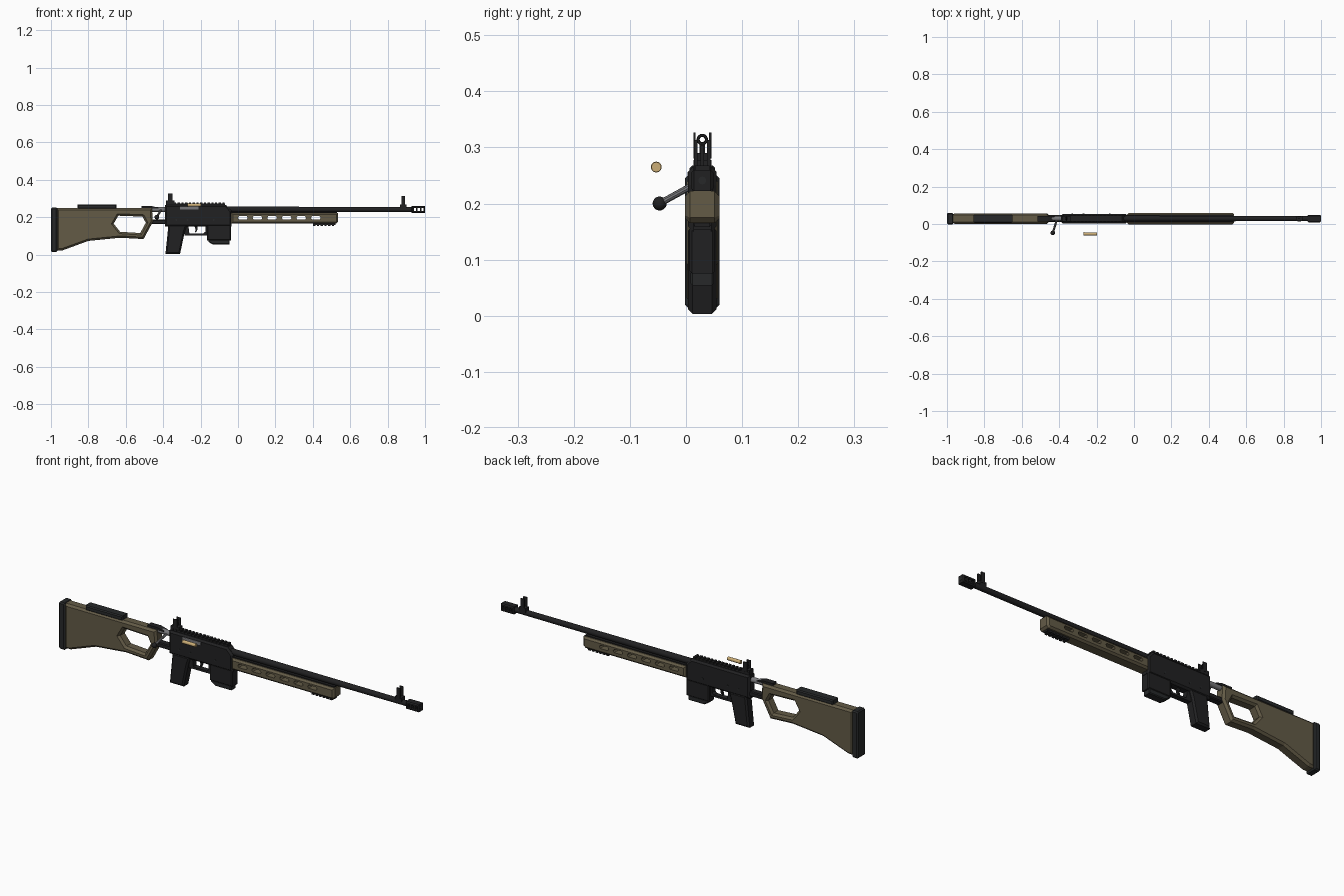
import bpy, bmesh, math
from mathutils import Vector, Matrix

cube = bpy.data.objects.get("Cube")
if cube:
    bpy.data.objects.remove(cube, do_unlink=True)

MID = 0.029      # centre plane of the rifle
AXIS = 0.241     # bore height


def material(name, rgb):
    m = bpy.data.materials.new(name)
    m.use_nodes = True
    m.diffuse_color = (*rgb, 1)
    m.node_tree.nodes["Principled BSDF"].inputs["Base Color"].default_value = (*rgb, 1)
    return m


OLIVE = material("olive polymer", (0.125, 0.104, 0.062))
BLACK = material("black metal", (0.015, 0.015, 0.016))
RUBBER = material("dark rubber", (0.02, 0.022, 0.023))
STEEL = material("bolt steel", (0.19, 0.19, 0.2))
BRASS = material("brass", (0.6, 0.42, 0.18))


def finish(name, bm, mat, smooth=False):
    bmesh.ops.recalc_face_normals(bm, faces=bm.faces)
    me = bpy.data.meshes.new(name)
    bm.to_mesh(me)
    bm.free()
    me.materials.append(mat)
    ob = bpy.data.objects.new(name, me)
    bpy.context.collection.objects.link(ob)
    if smooth:
        bpy.ops.object.select_all(action="DESELECT")
        ob.select_set(True)
        bpy.context.view_layer.objects.active = ob
        bpy.ops.object.shade_smooth_by_angle(angle=math.radians(35))
    return ob


def prism(name, outline, half, mat, bevel=0.0, holes=(), rim=False):
    """Side profile (x, z) extruded across the width, with holes and chamfered rims."""
    bm = bmesh.new()
    edges = []
    for loop in [outline, *holes]:
        vs = [bm.verts.new((x, MID - half, z)) for x, z in loop]
        edges += [bm.edges.new((vs[i - 1], vs[i])) for i in range(len(vs))]
    if holes:
        bmesh.ops.triangle_fill(bm, edges=edges, use_beauty=True)
    else:
        bm.faces.new(vs)
    ext = bmesh.ops.extrude_face_region(bm, geom=bm.faces[:])["geom"]
    for v in ext:
        if isinstance(v, bmesh.types.BMVert):
            v.co.y += 2 * half
    bmesh.ops.recalc_face_normals(bm, faces=bm.faces)
    if bevel:
        def outer(v):
            return any(abs(v.co.x - x) + abs(v.co.z - z) < 1e-5 for x, z in outline)
        sharp = [e for e in bm.edges if len(e.link_faces) == 2
                 and abs(e.verts[0].co.y - e.verts[1].co.y) < 1e-5
                 and e.calc_face_angle() > 0.5
                 and (rim or all(outer(v) for v in e.verts))]
        bmesh.ops.bevel(bm, geom=sharp, offset=bevel, segments=1, affect="EDGES")
    return finish(name, bm, mat)


def rect(x0, x1, z0, z1):
    return [(x0, z0), (x1, z0), (x1, z1), (x0, z1)]


def boxes(name, spans, mat):
    """Several boxes (x0, x1, y0, y1, z0, z1) in one object; y is from the centre plane."""
    bm = bmesh.new()
    for x0, x1, y0, y1, z0, z1 in spans:
        m = Matrix.Translation(((x0 + x1) / 2, MID + (y0 + y1) / 2, (z0 + z1) / 2))
        bmesh.ops.create_cube(bm, size=1, matrix=m @ Matrix.Diagonal((x1 - x0, y1 - y0, z1 - z0, 1)))
    return finish(name, bm, mat)


def rod(name, a, b, r, mat, r2=None, sides=16):
    a, b = Vector(a), Vector(b)
    d = b - a
    bm = bmesh.new()
    m = Matrix.Translation((a + b) / 2) @ d.to_track_quat("Z", "Y").to_matrix().to_4x4()
    bmesh.ops.create_cone(bm, cap_ends=True, segments=sides, radius1=r,
                          radius2=r if r2 is None else r2, depth=d.length, matrix=m)
    return finish(name, bm, mat, True)


# Thumbhole stock, butt pad and cheek rest
prism("stock", [(-0.97, 0.248), (-0.46, 0.248), (-0.455, 0.175), (-0.505, 0.083),
                (-0.63, 0.09), (-0.8, 0.073), (-0.94, 0.022), (-0.97, 0.022)],
      0.028, OLIVE, 0.01, rim=True,
      holes=[[(-0.64, 0.208), (-0.51, 0.203), (-0.493, 0.17), (-0.523, 0.115),
              (-0.63, 0.122), (-0.665, 0.165)]])
prism("butt_pad", [(-0.995, 0.014), (-0.97, 0.014), (-0.966, 0.02), (-0.966, 0.245),
                   (-0.97, 0.251), (-0.995, 0.251), (-1.0, 0.245), (-1.0, 0.02)],
      0.031, RUBBER, 0.006)
prism("cheek_rest", rect(-0.857, -0.65, 0.243, 0.268), 0.023, RUBBER, 0.005)
prism("stock_bracket", [(-0.515, 0.246), (-0.425, 0.246), (-0.425, 0.25), (-0.46, 0.259), (-0.515, 0.259)],
      0.015, BLACK)
prism("stock_link", rect(-0.47, -0.37, 0.163, 0.187), 0.018, BLACK, 0.004)

# Receiver with sight rail
prism("receiver", [(-0.39, 0.15), (-0.035, 0.15), (-0.035, 0.235), (-0.065, 0.266), (-0.39, 0.266)],
      0.025, BLACK, 0.009)
rail = [(-0.385, -0.07, -0.014, 0.014, 0.262, 0.272)]
rail += [(-0.383 + i * 0.02, -0.371 + i * 0.02, -0.016, 0.016, 0.268, 0.278) for i in range(16)]
boxes("top_rail", rail, BLACK)
boxes("ejection_port", [(-0.31, -0.21, -0.0265, -0.02, 0.24, 0.256)], STEEL)
for i, x in enumerate((-0.33, -0.27, -0.13)):
    rod(f"receiver_pin_{i}", (x, MID - 0.0265, 0.185), (x, MID + 0.0265, 0.185), 0.005, RUBBER, sides=10)

# Grip, trigger group and magazine
prism("grip", [(-0.372, 0.16), (-0.272, 0.16), (-0.285, 0.12), (-0.31, 0.003), (-0.388, 0.003),
               (-0.382, 0.06)], 0.025, BLACK, 0.008)
prism("trigger_guard", rect(-0.285, -0.15, 0.103, 0.16), 0.013, BLACK,
      holes=[[(-0.26, 0.113), (-0.185, 0.113), (-0.175, 0.122), (-0.175, 0.153), (-0.265, 0.153)]])
prism("trigger", [(-0.235, 0.155), (-0.218, 0.155), (-0.216, 0.135), (-0.224, 0.118),
                  (-0.23, 0.12), (-0.226, 0.135)], 0.006, BLACK)
prism("magazine_well", rect(-0.165, -0.037, 0.075, 0.16), 0.023, BLACK, 0.005)
prism("magazine", [(-0.158, 0.08), (-0.045, 0.08), (-0.045, 0.054), (-0.135, 0.054), (-0.158, 0.068)],
      0.021, RUBBER, 0.004)

# Bolt, handle and knob
rod("bolt", (-0.495, MID, AXIS), (-0.38, MID, AXIS), 0.013, STEEL)
knob = Vector((-0.434, -0.047, 0.2))
rod("bolt_handle", (-0.412, MID - 0.005, 0.239), knob, 0.006, STEEL, sides=10)
bm = bmesh.new()
bmesh.ops.create_uvsphere(bm, u_segments=16, v_segments=10, radius=0.0125, matrix=Matrix.Translation(knob))
finish("bolt_knob", bm, BLACK, True)

# Handguard with vent slots, channel strip and lower rail
slots = []
for i in range(6):
    x = 0.005 + i * 0.078
    slots.append([(x, 0.188), (x + 0.042, 0.188), (x + 0.047, 0.196), (x + 0.042, 0.205),
                  (x, 0.205), (x - 0.005, 0.196)])
prism("handguard", [(-0.037, 0.165), (0.525, 0.165), (0.535, 0.175), (0.535, 0.222), (-0.037, 0.222)],
      0.031, OLIVE, 0.009, holes=slots)
boxes("barrel_channel", [(-0.037, 0.53, -0.018, 0.018, 0.219, 0.227)], BLACK)
lower = [(0.4, 0.522, -0.014, 0.014, 0.158, 0.168)]
lower += [(0.402 + i * 0.02, 0.414 + i * 0.02, -0.016, 0.016, 0.153, 0.161) for i in range(6)]
boxes("lower_rail", lower, BLACK)

# Barrel and muzzle brake
rod("barrel", (-0.06, MID, AXIS), (0.94, MID, AXIS), 0.0155, BLACK, r2=0.0135)
prism("muzzle_brake", rect(0.928, 1.0, 0.222, 0.26), 0.02, BLACK, 0.005,
      holes=[rect(x, x + 0.013, 0.233, 0.249) for x in (0.938, 0.959, 0.98)])
rod("bore", (0.995, MID, AXIS), (1.0005, MID, AXIS), 0.007, RUBBER)

# Front sight: base, post and two guard wings
sight = [(0.865, 0.902, -0.013, 0.013, 0.244, 0.268), (0.88, 0.886, -0.003, 0.003, 0.26, 0.303)]
sight += [(0.874, 0.894, s * 0.0115 - 0.003, s * 0.0115 + 0.003, 0.26, 0.313) for s in (-1, 1)]
boxes("front_sight", sight, BLACK)

# Rear sight: base, wings and aperture ring
rear = [(-0.385, -0.34, -0.015, 0.015, 0.266, 0.29), (-0.368, -0.355, -0.005, 0.005, 0.285, 0.306)]
rear += [(-0.373, -0.35, s * 0.014 - 0.002, s * 0.014 + 0.002, 0.28, 0.327) for s in (-1, 1)]
boxes("rear_sight", rear, BLACK)
bpy.ops.mesh.primitive_torus_add(major_segments=16, minor_segments=6, major_radius=0.0075,
                                 minor_radius=0.0028, location=(-0.361, MID, 0.314),
                                 rotation=(0, math.pi / 2, 0))
ring = bpy.context.object
ring.name = "rear_aperture"
ring.data.materials.append(BLACK)

# Ejected cartridge case beside the port
cy, cz = -0.053, 0.265
rod("cartridge_case", (-0.265, cy, cz), (-0.197, cy, cz), 0.0088, BRASS, sides=12)
rod("cartridge_rim", (-0.27, cy, cz), (-0.264, cy, cz), 0.0098, BRASS, sides=12)
